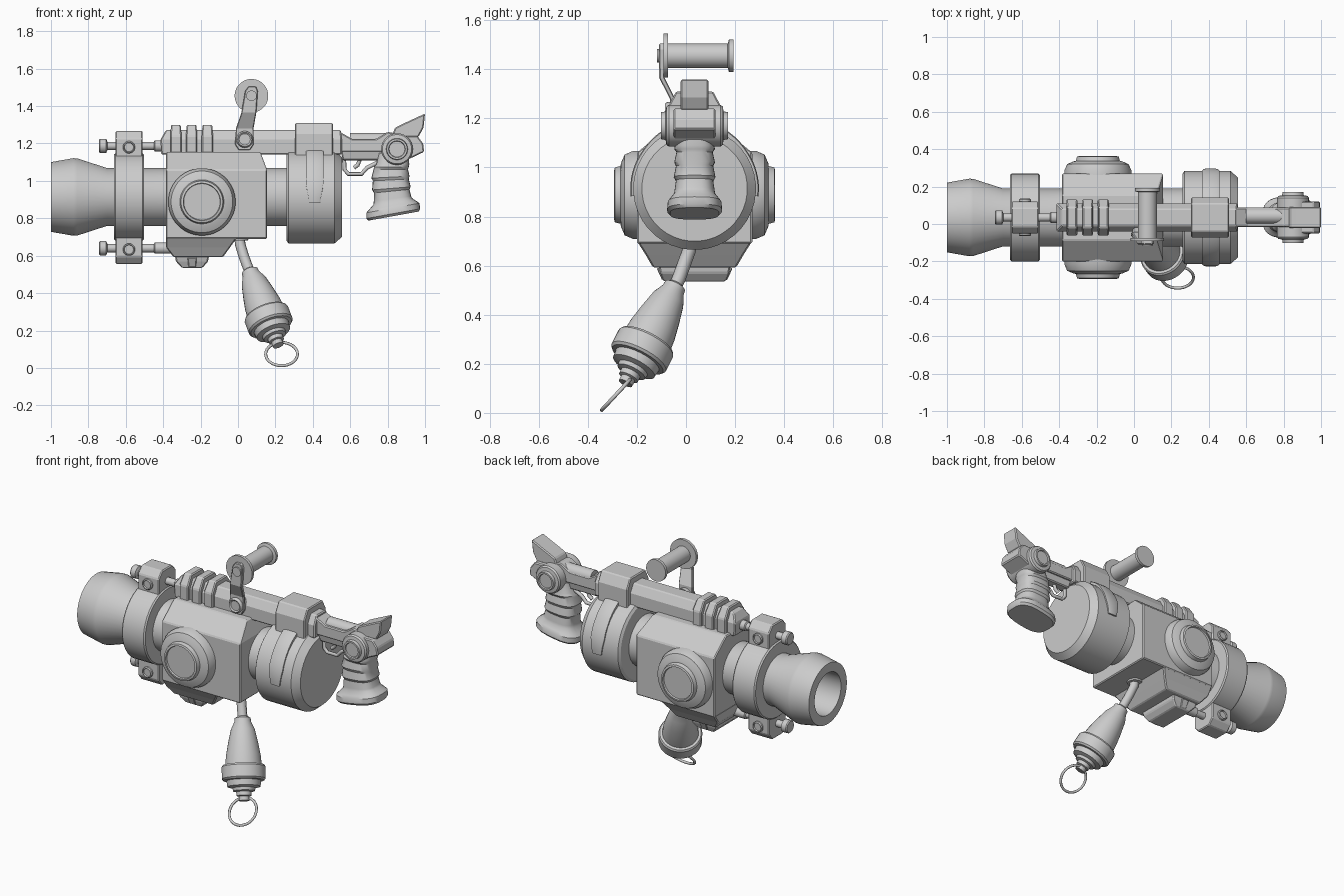
import bpy, bmesh, math
from mathutils import Vector

YC, ZC = 0.035, 0.914          # main barrel axis
X, Y, Z = Vector((1, 0, 0)), Vector((0, 1, 0)), Vector((0, 0, 1))


def loft(name, rings, smooth=30, bevel=0.0):
    """Skin a list of equal-length point rings and cap both ends."""
    bm = bmesh.new()
    loops = [[bm.verts.new(p) for p in r] for r in rings]
    n = len(loops[0])
    for a, b in zip(loops, loops[1:]):
        for i in range(n):
            j = (i + 1) % n
            bm.faces.new((a[i], a[j], b[j], b[i]))
    bm.faces.new(loops[0])
    bm.faces.new(loops[-1])
    bmesh.ops.recalc_face_normals(bm, faces=bm.faces)
    me = bpy.data.meshes.new(name)
    bm.to_mesh(me)
    bm.free()
    if smooth:
        me.shade_smooth()
        me.set_sharp_from_angle(angle=math.radians(smooth))
    ob = bpy.data.objects.new(name, me)
    bpy.context.collection.objects.link(ob)
    if bevel:
        m = ob.modifiers.new("bevel", 'BEVEL')
        m.width, m.segments, m.limit_method = bevel, 1, 'ANGLE'
    return ob


def lathe(name, origin, axis, profile, segs=32):
    """Profile of (distance along axis, radius)."""
    origin, axis = Vector(origin), Vector(axis).normalized()
    u = axis.orthogonal().normalized()
    v = axis.cross(u)
    ang = [2 * math.pi * (i + .5) / segs for i in range(segs)]
    return loft(name, [[origin + axis * s + (u * math.cos(a) + v * math.sin(a)) * r
                        for a in ang] for s, r in profile])


def block(name, levels, bevel=0.006):
    """Stacked rectangles (z, x0, x1, half width) centred on the gun's mid plane."""
    return loft(name, [[(a, YC - w, z), (b, YC - w, z), (b, YC + w, z), (a, YC + w, z)]
                       for z, a, b, w in levels], 0, bevel)


def plate(name, pts, half, bevel=0.006):
    """Side profile of (x, z) points extruded across y."""
    return loft(name, [[(x, YC + s * half, z) for x, z in pts] for s in (-1, 1)], 0, bevel)


def wire(name, pts, radius, cyclic=False):
    cu = bpy.data.curves.new(name, 'CURVE')
    cu.dimensions, cu.bevel_depth, cu.bevel_resolution = '3D', radius, 2
    cu.use_fill_caps = True
    sp = cu.splines.new('POLY')
    sp.points.add(len(pts) - 1)
    for p, c in zip(sp.points, pts):
        p.co = (*c, 1)
    sp.use_cyclic_u = cyclic
    ob = bpy.data.objects.new(name, cu)
    bpy.context.collection.objects.link(ob)
    return ob


# barrel with open bore
lathe("barrel", (0, YC, ZC), X, [
    (-.45, .13), (-1, .13), (-1, .187), (-.88, .208), (-.86, .207), (-.70, .155), (.30, .155)], 40)
lathe("barrel_clamp", (0, YC, ZC), X, [
    (-.663, .228), (-.655, .235), (-.511, .235), (-.503, .228)], 40)

# clamp lugs, side screws and long bolts, top and bottom
for tag, zl, sgn, end in (("upper", 1.187, 1, -.40), ("lower", .64, -1, -.36)):
    zo = 1.267 if sgn > 0 else .556
    block(tag + "_lug", [(zo - sgn * .16, -.655, -.51, .085), (zo - sgn * .04, -.655, -.51, .085),
                         (zo, -.655, -.51, .05)])
    lathe(tag + "_bolt", (0, YC, zl), X, [
        (-.743, .034), (-.737, .039), (-.705, .039), (-.698, .022), (-.45, .022),
        (-.445, .03), (end, .03)], 16)
    for side in (-1, 1):
        lathe(tag + "_lug_screw", (-.583, YC, zl - .007), Y * side,
              [(.07, .033), (.095, .033), (.10, .027), (.092, .024)], 16)

# faceted main body, sloped belly and keel plate
block("main_body", [(.69, -.385, .155, .235), (1.06, -.385, .155, .235), (1.155, -.385, .12, .12)])
block("body_belly", [(.70, -.385, -.003, .235), (.645, -.385, -.042, .20), (.593, -.345, -.08, .17)])
block("keel", [(.60, -.337, -.155, .148), (.57, -.332, -.16, .14), (.535, -.30, -.19, .125)])
block("keel_rib", [(.59, -.27, -.22, .155), (.54, -.265, -.225, .132)], .004)

# round side bosses
for side in (-1, 1):
    lathe("side_boss", (-.193, YC, .888), Y * side, [
        (.20, .18), (.25, .18), (.285, .165), (.30, .13), (.302, .118), (.325, .112),
        (.328, .10), (.318, .097)], 40)

# rear drum
lathe("drum", (0, YC, ZC), X, [
    (.26, .235), (.27, .25), (.515, .25), (.555, .215), (.555, .20)], 40)

# strap wrapping over the drum to both sides
for side in (-1, 1):
    rings = []
    for i in range(17):
        t = i / 16
        a = math.radians(12 + 85 * t)
        w = .046 * (1 - .35 * max(0, t - .75) * 4)
        ro = .275 - .013 * min(1, t * 2)
        rings.append([(.41 + dx, YC + side * math.sin(a) * r, ZC + math.cos(a) * r)
                      for dx, r in ((-w, .23), (-w, ro - .004), (-w * .7, ro), (w * .7, ro),
                                    (w, ro - .004), (w, .23))])
    loft("drum_strap", rings)
block("saddle", [(1.10, .305, .508, .107), (1.25, .305, .508, .107), (1.31, .305, .508, .075)])

# top rail with three ribs
block("top_rail", [(1.14, -.41, .555, .075), (1.22, -.415, .555, .075), (1.272, -.385, .55, .045)])
for i in range(3):
    x = -.332 + i * .084
    block("rail_rib", [(1.14, x - .03, x + .03, .096), (1.24, x - .03, x + .03, .096),
                       (1.30, x - .026, x + .026, .055)])

# rear stock, round bar, rear fin and grip pivot
plate("rear_stock", [(.54, 1.155), (.54, 1.265), (.61, 1.225), (.74, 1.225), (.80, 1.262),
                     (.87, 1.25), (.90, 1.155)], .052)
lathe("stock_bar", (0, YC + .008, 1.215), X, [(.60, .042), (.82, .042)], 20)
plate("rear_fin", [(.82, 1.235), (.84, 1.285), (.87, 1.30), (1.0, 1.36), (.992, 1.285), (.965, 1.235)], .057)
plate("rear_block", [(.80, 1.15), (.80, 1.24), (.96, 1.24), (.99, 1.20), (.995, 1.155), (.90, 1.11)], .085)
for side in (-1, 1):
    lathe("grip_pivot", (.85, YC, 1.17), Y * side, [
        (0, .085), (.105, .085), (.115, .078), (.118, .058), (.136, .055), (.136, .045),
        (.128, .042)], 28)

# pistol grip with finger ridges and flared, tilted foot
grip = [(.83, 1.15, .08, .07, 0), (.828, 1.09, .088, .08, 0), (.82, 1.075, .093, .083, 0),
        (.817, 1.062, .092, .074, 0), (.815, 1.02, .102, .083, .05), (.817, 1.005, .096, .076, .05),
        (.82, .96, .103, .085, .08), (.822, .945, .095, .076, .1), (.826, .905, .10, .082, .13),
        (.828, .89, .104, .084, .16), (.828, .868, .128, .10, .18), (.828, .855, .142, .11, .18),
        (.83, .825, .144, .112, .18), (.832, .812, .135, .10, .18)]
rings = []
for cx, z, rx, ry, tilt in grip:
    ring = []
    for i in range(28):
        c, s = math.cos(i * math.tau / 28), math.sin(i * math.tau / 28)
        dx = rx * math.copysign(abs(c) ** .7, c)
        ring.append((cx + dx, YC + ry * math.copysign(abs(s) ** .7, s), z + tilt * dx))
    rings.append(ring)
loft("pistol_grip", rings, 35)

# trigger and guard
wire("trigger_guard", [(.565, YC, 1.16), (.57, YC, 1.06), (.59, YC, 1.037), (.66, YC, 1.037),
                       (.69, YC, 1.07), (.75, YC, 1.10)], .011)
wire("trigger", [(.645, YC, 1.16), (.65, YC, 1.11), (.64, YC, 1.085), (.62, YC, 1.07)], .011)
block("trigger_housing", [(1.11, .56, .76, .03), (1.16, .55, .80, .04)])

# crank arm, hub screw and roller on top
loft("crank_arm", [[(x - w, y - .011, z), (x + w, y - .011, z), (x + w, y + .011, z), (x - w, y + .011, z)]
                   for x, y, z, w in ((.034, -.055, 1.165, .03), (.034, -.055, 1.195, .05),
                                      (.036, -.055, 1.28, .047), (.058, -.098, 1.365, .04),
                                      (.072, -.098, 1.48, .034), (.076, -.098, 1.505, .02))], 0, .004)
lathe("crank_screw", (.036, -.02, 1.222), -Y, [(0, .045), (.055, .045), (.066, .038), (.06, .03)], 20)
lathe("crank_roller", (.072, 0, 1.455), Y, [
    (-.118, .028), (-.092, .028), (-.092, .09), (-.074, .09), (-.074, .05), (.17, .05),
    (.175, .067), (.193, .067)], 32)

# hanging pull handle
top, axis = Vector((.06, -.04, .525)), Vector((.323, -.43, -.842)).normalized()
lathe("handle_collar", (.008, .018, .70), -Z, [(0, .05), (.02, .045)], 20)
wire("handle_rod", [(.006, .018, .72), (.012, .012, .66), (.03, -.01, .60), (.05, -.03, .545),
                    top + axis * .03], .028)
lathe("pull_handle", top, axis, [
    (0, .03), (.01, .045), (.03, .047), (.075, .068), (.15, .085), (.22, .098), (.275, .103),
    (.277, .117), (.287, .124), (.355, .124), (.365, .115), (.367, .098), (.40, .094),
    (.408, .065), (.425, .062), (.43, .042), (.452, .042), (.456, .03), (.48, .03)], 28)
centre, down = Vector((.233, -.285, .074)), Vector((0, -.68, -.73))
wire("pull_ring", [centre + (X * math.cos(a) + down * math.sin(a)) * .085
                   for a in (i * math.tau / 32 for i in range(32))], .008, True)
